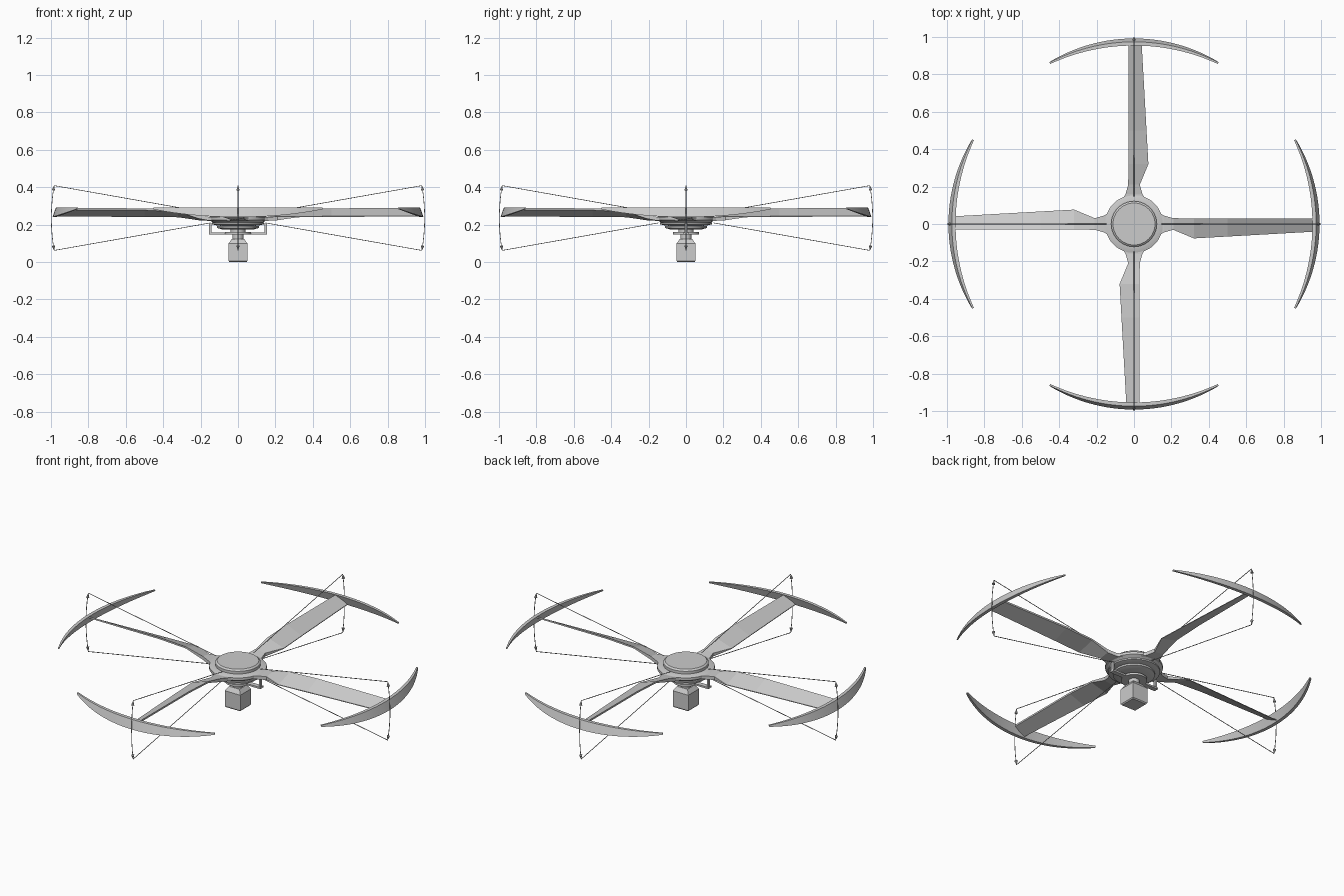
import bpy, bmesh, math
from mathutils import Vector, Matrix

if "Cube" in bpy.data.objects:
    bpy.data.objects.remove(bpy.data.objects["Cube"])


def material(name, v):
    m = bpy.data.materials.new(name)
    m.diffuse_color = (v, v, v, 1)
    m.use_nodes = True
    m.node_tree.nodes["Principled BSDF"].inputs["Base Color"].default_value = m.diffuse_color
    return m


GREY = material("light grey", 0.6)


def make(name, verts, faces, mat=GREY, smooth=False):
    me = bpy.data.meshes.new(name)
    me.from_pydata(verts, [], faces)
    bm = bmesh.new()
    bm.from_mesh(me)
    bmesh.ops.recalc_face_normals(bm, faces=bm.faces)
    bm.to_mesh(me)
    bm.free()
    me.materials.append(mat)
    ob = bpy.data.objects.new(name, me)
    bpy.context.collection.objects.link(ob)
    if smooth:
        bpy.context.view_layer.objects.active = ob
        ob.select_set(True)
        bpy.ops.object.shade_smooth_by_angle(angle=math.radians(30))
        ob.select_set(False)
    return ob


def loft(name, sections, smooth=False):
    # closed skin through equal-length cross-section loops, capped at both ends
    n = len(sections[0])
    verts = [v for s in sections for v in s]
    faces = [(i * n + k, i * n + (k + 1) % n, (i + 1) * n + (k + 1) % n, (i + 1) * n + k)
             for i in range(len(sections) - 1) for k in range(n)]
    faces += [tuple(range(n)), tuple(range(len(verts) - n, len(verts)))]
    return make(name, verts, faces, smooth=smooth)


def lathe(name, profile, seg=48):
    # profile runs from bottom to top as (radius, z)
    rings = [[(r * math.cos(2 * math.pi * k / seg), r * math.sin(2 * math.pi * k / seg), z)
              for k in range(seg)] for r, z in profile]
    return loft(name, rings, True)


def box(name, x0, x1, y0, y1, z0, z1):
    return loft(name, [[(x0, y0, z), (x1, y0, z), (x1, y1, z), (x0, y1, z)] for z in (z0, z1)])


def rod(name, points, radii, seg=6):
    # tube in the xz plane with a radius at every point
    sections = []
    for i, p in enumerate(points):
        a, b = Vector(points[max(i - 1, 0)]), Vector(points[min(i + 1, len(points) - 1)])
        t = (b - a).normalized()
        side = Vector((0, 1, 0))
        up = t.cross(side)
        sections.append([Vector(p) + radii[i] * (math.cos(2 * math.pi * k / seg) * side
                         + math.sin(2 * math.pi * k / seg) * up) for k in range(seg)])
    return loft(name, sections)


def around(ob, count):
    # linked copies spaced evenly about the vertical axis
    for i in range(1, count):
        c = ob.copy()
        c.matrix_world = Matrix.Rotation(2 * math.pi * i / count, 4, 'Z')
        bpy.context.collection.objects.link(c)


# rotor hub: rim, groove and raised cap
lathe("hub", [(0.10, 0.205), (0.125, 0.205), (0.155, 0.225), (0.155, 0.24), (0.13, 0.248),
              (0.122, 0.248), (0.122, 0.264), (0.112, 0.272)])

# four blades: (radius, leading y, leading z, trailing y, trailing z)
stations = [(0.13, 0.065, 0.24, -0.065, 0.24), (0.16, 0.045, 0.242, -0.045, 0.24),
            (0.21, 0.031, 0.252, -0.031, 0.243), (0.32, 0.03, 0.278, -0.077, 0.243),
            (0.50, 0.03, 0.287, -0.067, 0.245), (0.965, 0.03, 0.288, -0.041, 0.247)]
sections = []
for i, (r, y1, z1, y0, z0) in enumerate(stations):
    h = 0.02 if i < 3 else 0.010
    sections.append([(r, y1, z1), (r, y0, z0), (r, y0, z0 - h * (1 if i < 3 else 0.4)), (r, y1, z1 - h)])
around(loft("blade", sections), 4)

# four crescent tip fins, deepest in the middle and flared outward at the bottom
sections = []
for i in range(33):
    t = -1 + i / 16
    a = t * math.radians(27.6)
    d = 0.008 + 0.042 * (1 - t * t)
    w = 0.008 + 0.012 * (1 - t * t)
    flare = 0.018 * d / 0.05
    pts = [(0.974, 0.29), (0.974 + flare, 0.29 - d), (0.974 + flare - w, 0.29 - d), (0.974 - w, 0.29)]
    sections.append([(r * math.cos(a), r * math.sin(a), z) for r, z in pts])
around(loft("tip_fin", sections, True), 4)

# stacked plates and mast under the hub
lathe("mast", [(0.03, 0.12), (0.03, 0.15), (0.024, 0.15), (0.024, 0.225), (0.05, 0.225), (0.05, 0.25)])
lathe("upper_plate", [(0.11, 0.194), (0.14, 0.202), (0.14, 0.21), (0.09, 0.218)])
lathe("middle_plate", [(0.085, 0.174), (0.112, 0.182), (0.112, 0.192), (0.06, 0.197)])
lathe("lower_plate", [(0.07, 0.148), (0.07, 0.16), (0.04, 0.16), (0.04, 0.175)])

# two control arms with upright links
around(box("control_arm", 0.05, 0.156, -0.014, 0.014, 0.148, 0.158), 2)
around(box("control_link", 0.142, 0.154, -0.007, 0.007, 0.155, 0.208), 2)

# drive box with chamfered shoulders
loft("drive_box", [[(s * x, s * y, z) for x, y in ((-1, -1), (1, -1), (1, 1), (-1, 1))]
                   for s, z in ((0.046, 0), (0.051, 0.006), (0.051, 0.098), (0.034, 0.122))])

# flapping range: two straight limits and a double-headed arc beyond each blade
CZ, LIM = 0.235, math.radians(10)


def polar(r, a):
    return (r * math.cos(a), 0, CZ + r * math.sin(a))


for name, s in (("upper_limit_line", 1), ("lower_limit_line", -1)):
    around(rod(name, [polar(0.15, s * LIM), polar(0.998, s * LIM)], [0.002, 0.002]), 4)
    around(rod("range_arrowhead", [polar(0.998, s * LIM * 0.85), polar(0.998, s * LIM)], [0.009, 0.0005], 8), 4)
around(rod("range_arc", [polar(0.998, LIM * (i / 8 - 1)) for i in range(17)], [0.002] * 17), 4)
